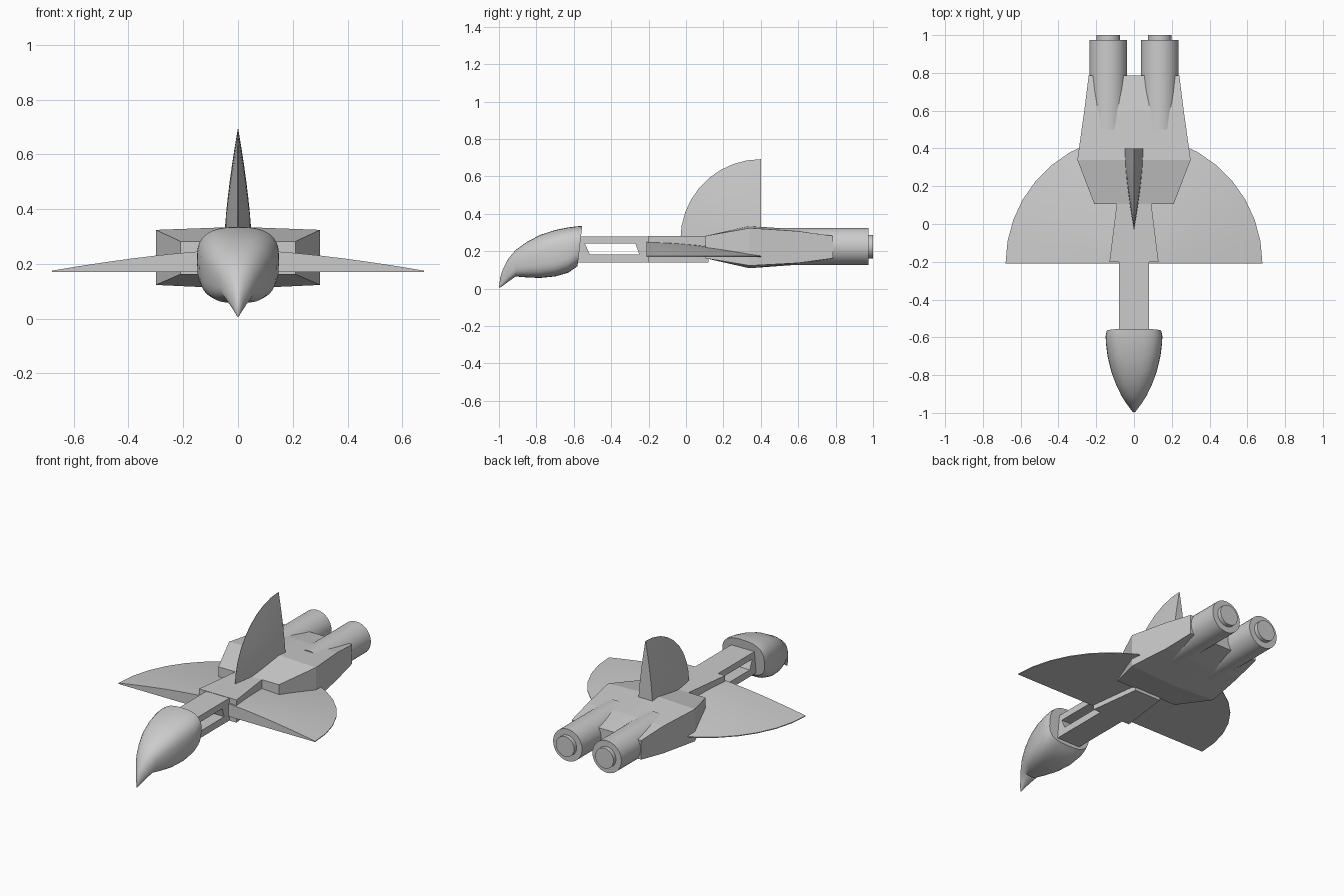
import bpy, bmesh
from math import sin, cos, pi, copysign

if "Cube" in bpy.data.objects:
    bpy.data.objects.remove(bpy.data.objects["Cube"])


def loft(name, loops, smooth=True, ring=False):
    """Skin a series of equal-length closed loops; ring joins last to first, else ends are capped."""
    bm = bmesh.new()
    rows = [[bm.verts.new(p) for p in loop] for loop in loops]
    n = len(rows[0])
    pairs = list(zip(rows, rows[1:])) + ([(rows[-1], rows[0])] if ring else [])
    for a, b in pairs:
        for i in range(n):
            j = (i + 1) % n
            bm.faces.new((a[i], a[j], b[j], b[i]))
    if not ring:
        bm.faces.new(rows[0][::-1])
        bm.faces.new(rows[-1])
    bmesh.ops.remove_doubles(bm, verts=bm.verts, dist=1e-5)
    bmesh.ops.recalc_face_normals(bm, faces=bm.faces)
    mesh = bpy.data.meshes.new(name)
    bm.to_mesh(mesh)
    bm.free()
    ob = bpy.data.objects.new(name, mesh)
    bpy.context.collection.objects.link(ob)
    if smooth:
        bpy.ops.object.select_all(action='DESELECT')
        ob.select_set(True)
        bpy.context.view_layer.objects.active = ob
        bpy.ops.object.shade_smooth_by_angle(angle=0.5)
    return ob


def blade(name, radius, span, segs, up, down, rim, place):
    """Circular sector, thick at its centre and thin at the rim."""
    steps = [i / 7 for i in range(8)]
    loops = []
    for k in range(segs + 1):
        a = span * k / segs
        top = [(r, up * (1 - r ** 1.5) + rim) for r in steps]
        low = [(r, -down * (1 - r ** 1.5) - (rim if down else 0)) for r in steps[::-1]]
        loops.append([place(radius * r * cos(a), radius * r * sin(a), h) for r, h in top + low])
    return loft(name, loops)


def tube(name, x, z, y0, y1, r, segs=32):
    return loft(name, [[(x + r * cos(2 * pi * i / segs), y, z + r * sin(2 * pi * i / segs))
                        for i in range(segs)] for y in (y0, y1)])


# Drooping nose: y, half width, top, bottom, roundness power
stations = [(-1, 0, .005, .005, 1), (-.993, .008, .06, .006, 1), (-.98, .018, .103, .015, 1),
            (-.95, .041, .16, .037, .95), (-.91, .066, .207, .065, .88), (-.85, .095, .25, .06, .8),
            (-.78, .121, .287, .057, .75), (-.7, .14, .313, .065, .72),
            (-.63, .149, .327, .085, .72), (-.585, .15, .333, .107, .72), (-.555, .145, .335, .12, .75)]
loops = []
for y, w, top, bot, p in stations:
    mid, loop = (top + bot) / 2, []
    for i in range(32):
        c, s = cos(2 * pi * i / 32), sin(2 * pi * i / 32)
        q = p if s > 0 else p * .85
        z = mid + (top - bot) / 2 * copysign(abs(s) ** q, s)
        lean = .025 * (top - z) / .215 if y > -.6 else 0
        loop.append((w * copysign(abs(c) ** q, c), y - (lean if y > -.56 else lean * .5), z))
    loops.append(loop)
loft("nose", loops)

# Neck beam with a slanted side-to-side slot
outer = [(-.59, .14), (-.19, .14), (-.19, .28), (-.59, .28)]
inner = [(-.515, .183), (-.25, .183), (-.27, .24), (-.54, .24)]
loft("neck", [[(-.08, *o), (.08, *o), (.08, *i), (-.08, *i)] for o, i in zip(outer, inner)],
     smooth=False, ring=True)

# Tapered mid body
loft("mid_body", [[(-w, y, .14), (w, y, .14), (w, y, .282), (-w, y, .282)]
                  for y, w in ((-.2, .13), (.12, .09))], smooth=False)

# Crowned rear body: y, half width, half height at the edge, half height at the centre
loft("rear_body", [[(-w, y, .225 - e if y == .34 else .21 - e + .012), (0, y, .222 - c),
                    (w, y, .225 - e if y == .34 else .21 - e + .012),
                    (w, y, .222 + e), (0, y, .222 + c), (-w, y, .222 + e)]
                   for y, w, e, c in ((.105, .21, .06, .06), (.34, .3, .102, .113),
                                      (.6, .263, .085, .094), (.785, .24, .06, .061))], smooth=False)

# Half-disc wing and quarter-disc fin
blade("wing", .68, pi, 18, .078, 0, .005, lambda u, v, h: (u, v - .21, .17 + h))
blade("tail_fin", .43, pi / 2, 9, .05, .05, .001, lambda u, v, h: (h, .4 - u, .262 + v))

# Twin engines and nozzles
for side, x in (("left", -.136), ("right", .136)):
    tube("engine_" + side, x, .225, .5, .975, .1)
    tube("nozzle_" + side, x, .225, .9, 1.0, .063)
